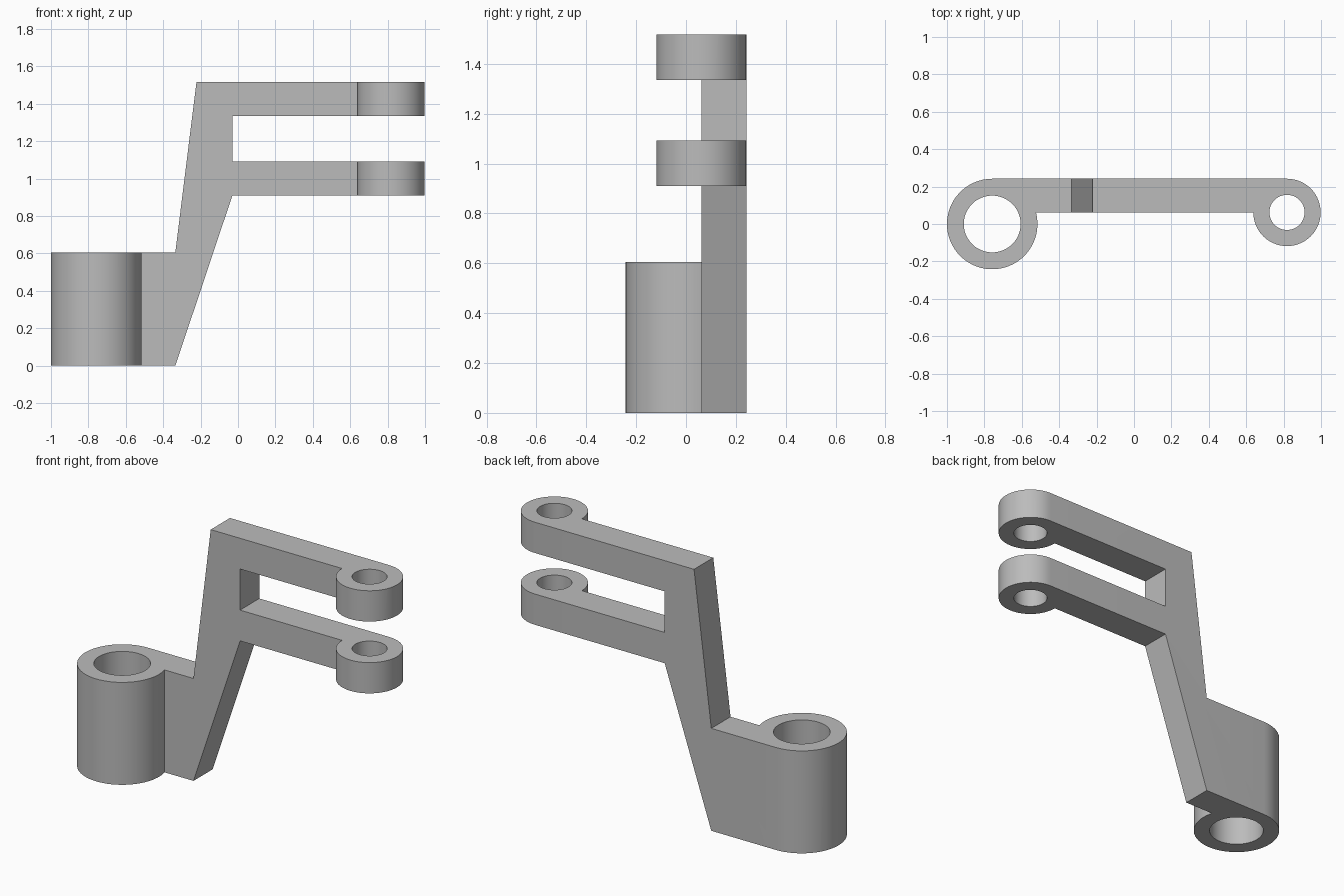
import bpy, bmesh
from math import cos, sin, pi, radians, asin
from mathutils import Vector

cube = bpy.data.objects.get("Cube")
if cube:
    bpy.data.objects.remove(cube, do_unlink=True)

BACK, FACE = 0.242, 0.062            # back and front planes of the web
SLEEVE = (-0.758, 0.0, 0.242, 0.152)  # x, y, outer radius, bore radius
EYE = (0.818, 0.062, 0.18, 0.094)
STEPS = 48

metal = bpy.data.materials.new("plain grey")
metal.use_nodes = True
grey = (0.5, 0.5, 0.5, 1)
metal.diffuse_color = grey
metal.node_tree.nodes["Principled BSDF"].inputs["Base Color"].default_value = grey


def prism(name, points, sweep):
    """Solid made by sweeping a closed outline along a vector."""
    bm = bmesh.new()
    face = bm.faces.new([bm.verts.new(p) for p in points])
    side = bmesh.ops.extrude_face_region(bm, geom=[face])["geom"]
    moved = [v for v in side if isinstance(v, bmesh.types.BMVert)]
    bmesh.ops.translate(bm, verts=moved, vec=Vector(sweep))
    bmesh.ops.recalc_face_normals(bm, faces=bm.faces)
    mesh = bpy.data.meshes.new(name)
    bm.to_mesh(mesh)
    bm.free()
    mesh.materials.append(metal)
    obj = bpy.data.objects.new(name, mesh)
    bpy.context.collection.objects.link(obj)
    return obj


def arc(x, y, radius, start, end, z=-0.2):
    return [(x + radius * cos(a), y + radius * sin(a), z)
            for a in (start + (end - start) * i / STEPS for i in range(STEPS + 1))]


def combine(obj, tool, operation):
    mod = obj.modifiers.new(operation, "BOOLEAN")
    mod.operation, mod.solver, mod.object = operation, "EXACT", tool
    bpy.context.view_layer.objects.active = obj
    bpy.ops.object.modifier_apply(modifier=mod.name)
    bpy.data.objects.remove(tool, do_unlink=True)


# Plan outline: big sleeve and small eye joined by a web flush with the back
sx, sy, sr, bore = SLEEVE
ex, ey, er, pin = EYE
meet = asin((FACE - sy) / sr)
plan = arc(sx, sy, sr, pi / 2, 2 * pi + meet) + arc(ex, ey, er, -pi, pi / 2)
bracket = prism("bracket", plan, (0, 0, 2))

# Bores through the sleeve and the eyes
for x, y, _, radius in (SLEEVE, EYE):
    hole = prism("bore_cutter", arc(x, y, radius, 0, 2 * pi, -0.4)[:-1], (0, 0, 2.5))
    combine(bracket, hole, "DIFFERENCE")

# Front profile: sleeve block, sloping post and two fork arms
front = [(-1.2, 0), (-0.335, 0), (-0.03, 0.91), (1.2, 0.91), (1.2, 1.092),
         (-0.03, 1.092), (-0.03, 1.335), (1.2, 1.335), (1.2, 1.517),
         (-0.222, 1.517), (-0.335, 0.606), (-1.2, 0.606)]
profile = prism("profile_cutter", [(x, -0.6, z) for x, z in front], (0, 1.2, 0))
combine(bracket, profile, "INTERSECT")

# Smooth curved walls, crisp edges
bpy.ops.object.select_all(action="DESELECT")
bracket.select_set(True)
bpy.context.view_layer.objects.active = bracket
bpy.ops.object.shade_smooth_by_angle(angle=radians(30))
